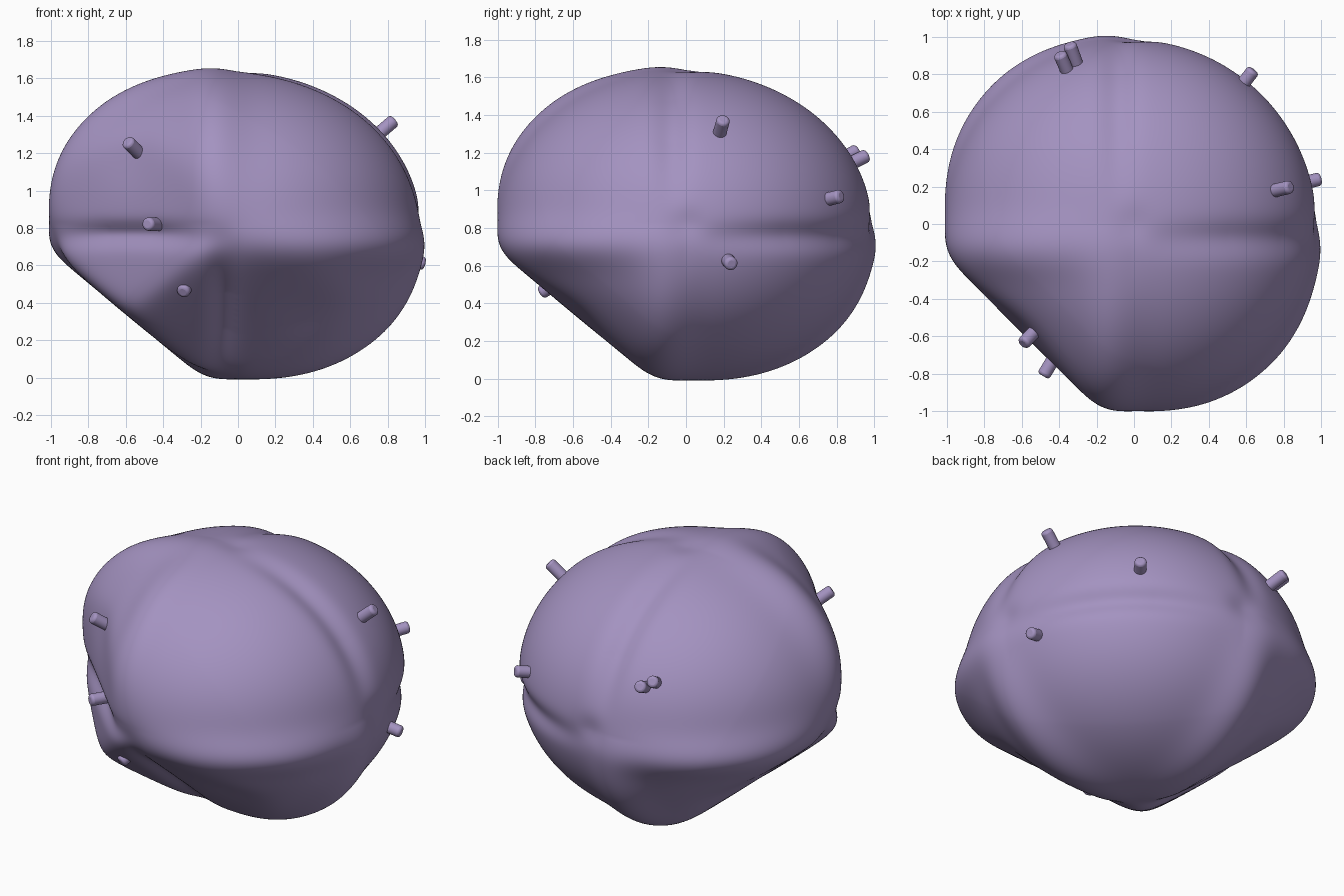
import bpy, bmesh, math
from mathutils import Vector

if "Cube" in bpy.data.objects:
    bpy.data.objects.remove(bpy.data.objects["Cube"])


def bump(c, centre, width):
    return math.exp(-((c - centre) / width) ** 2)


def radius(d):
    # sphere softly trimmed by a flat across each negative/negative quadrant,
    # with grooves and swellings beside the planes (three-fold symmetric)
    total = 1.0
    add = 0.01 - 0.02 * max(0.0, sum(d) / math.sqrt(3))
    for i in range(3):
        a, b, c = d[i], d[(i + 1) % 3], d[(i + 2) % 3]
        flat = -(a + b) / math.sqrt(2) / 0.83
        if flat > 0:
            total += flat ** 24
        # groove on the negative side of plane c = 0
        same = max(0.0, min(1.0, 2.2 * a * b))
        depth = 0.045 if a < 0 else 0.035
        add -= depth * same * bump(c, -0.08, 0.09)
        # swelling in the mixed quadrants
        if a * b < 0:
            add += 0.065 * -2 * a * b * bump(c, -0.13, 0.16)
        # small notch at each positive pole, shallow dip on each lobe
        if c > 0:
            add -= 0.018 * bump(math.hypot(a, b), 0, 0.1)
            add -= 0.045 * bump((d - lobe(i)).length, 0, 0.3)
    return total ** (-1 / 24) + add


def lobe(i):
    v = Vector((0.57, 0.57, 0.57))
    v[i] = v[(i + 1) % 3] = -0.58
    return v


# main body
bm = bmesh.new()
bmesh.ops.create_icosphere(bm, subdivisions=7, radius=1)
for v in bm.verts:
    d = v.co.normalized()
    p = d * radius(d)
    v.co = (p.x * 0.99 - 0.01, p.y * 0.99, p.z * 0.82 + 0.82)
for f in bm.faces:
    f.smooth = True
mat = bpy.data.materials.new("dusty_purple")
mat.diffuse_color = (0.37, 0.29, 0.53, 1)
mat.use_nodes = True
mat.node_tree.nodes["Principled BSDF"].inputs["Base Color"].default_value = mat.diffuse_color
mesh = bpy.data.meshes.new("lobed_body")
bm.to_mesh(mesh)
bm.free()
mesh.materials.append(mat)
body = bpy.data.objects.new("lobed_body", mesh)
bpy.context.collection.objects.link(body)

# small rounded pegs: visible centre, pointing outwards
pegs = [
    (-0.565, -0.61, 1.235), (-0.46, -0.77, 0.82), (-0.28, -0.73, 0.48),
    (0.80, 0.19, 1.345), (0.95, 0.23, 0.62), (0.61, 0.785, 0.96),
    (-0.38, 0.87, 1.19), (-0.33, 0.92, 1.165),
]
for n, p in enumerate(pegs):
    p = Vector(p)
    axis = Vector((p.x, p.y, (p.z - 0.815) * 1.3)).normalized()
    bpy.ops.mesh.primitive_cylinder_add(
        vertices=24, radius=0.036, depth=0.14, location=p - axis * 0.02)
    peg = bpy.context.object
    peg.name = f"peg_{n + 1}"
    peg.rotation_euler = axis.to_track_quat('Z', 'Y').to_euler()
    bev = peg.modifiers.new("rounded_rim", 'BEVEL')
    bev.width = 0.016
    bev.segments = 3
    peg.data.materials.append(mat)
    bpy.ops.object.shade_smooth_by_angle()
